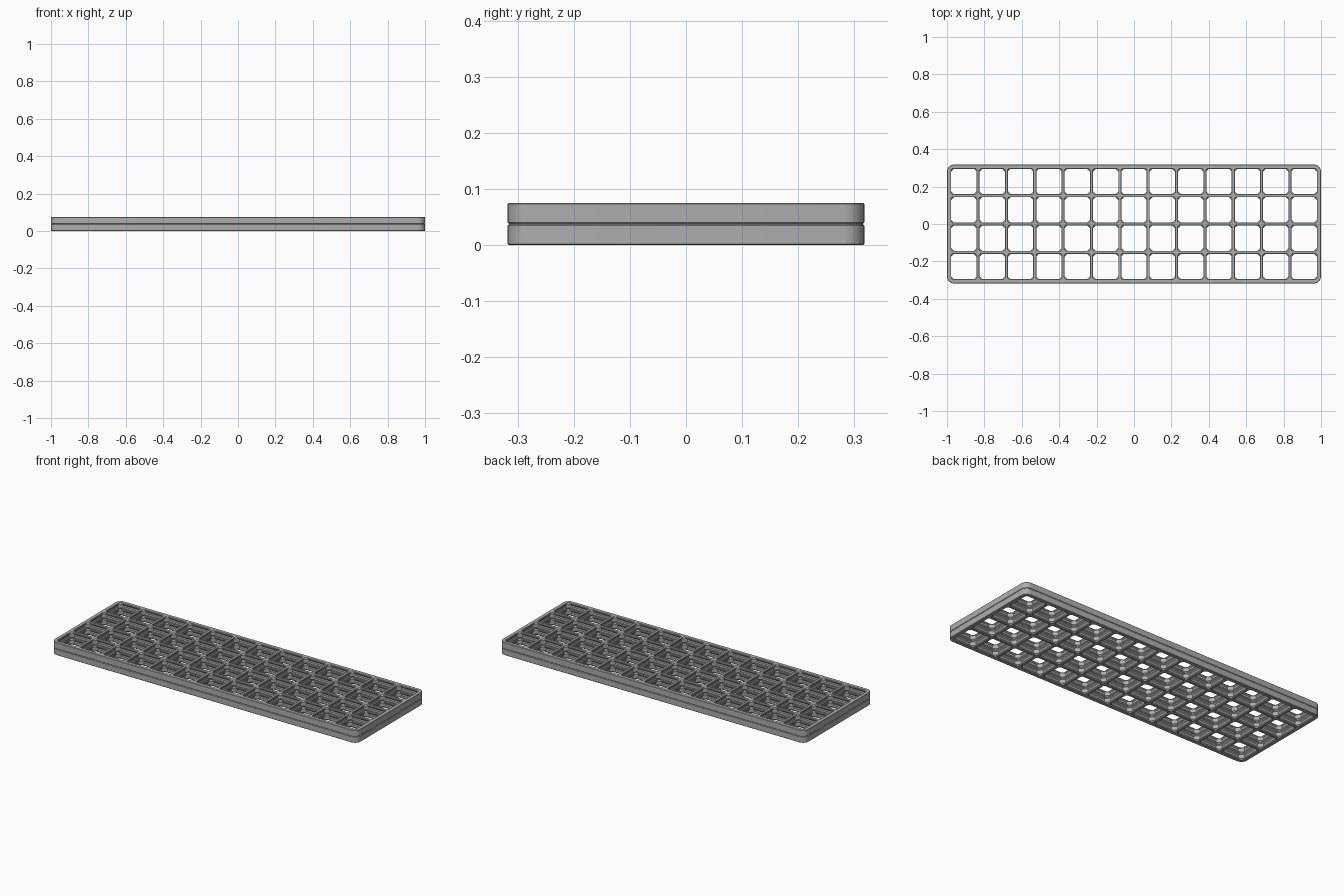
import bpy, bmesh, math

cube = bpy.data.objects.get("Cube")
if cube:
    bpy.data.objects.remove(cube)

# Dimensions are worked in cell units of 28, then scaled to the final size
COLS, ROWS, CELL, MARGIN = 13, 4, 28.0, 2.7
HX, HY = COLS * CELL / 2, ROWS * CELL / 2
SCALE = 1 / (HX + MARGIN)
THICK, GAP, BEVEL, RADIUS = 6.8, 0.3, 0.4, 7.0

grey = bpy.data.materials.new("light grey plastic")
grey.use_nodes = True
colour = (0.42, 0.42, 0.42, 1)
grey.diffuse_color = colour
grey.node_tree.nodes["Principled BSDF"].inputs["Base Color"].default_value = colour


def mirrored(levels):
    """Extend the lower half of a tile profile to its full thickness."""
    return levels + [(THICK - z, *rest) for z, *rest in reversed(levels)]


def octagon(cx, cy, wall, diagonal):
    """Cell opening: square sides cut by a diagonal at each corner."""
    h = CELL / 2 - wall
    a = CELL - diagonal * math.sqrt(2) - h
    pts = []
    for sx, sy in ((1, 1), (-1, 1), (-1, -1), (1, -1)):
        pair = [(cx + sx * h, cy + sy * a), (cx + sx * a, cy + sy * h)]
        pts += pair if sx * sy > 0 else pair[::-1]
    return pts


def outline(inset):
    """Rounded rectangle as four corner arcs."""
    arcs = []
    for k, (sx, sy) in enumerate(((1, 1), (-1, 1), (-1, -1), (1, -1))):
        cx, cy = sx * (HX + MARGIN - RADIUS), sy * (HY + MARGIN - RADIUS)
        angles = [math.pi / 2 * (k + i / 8) for i in range(9)]
        arcs.append([(cx + (RADIUS - inset) * math.cos(t),
                      cy + (RADIUS - inset) * math.sin(t)) for t in angles])
    return arcs


def build_layer(name, base, cell_levels, rim_levels):
    bm = bmesh.new()

    def ring(points, z):
        return [bm.verts.new((x * SCALE, y * SCALE, (z + base) * SCALE)) for x, y in points]

    def bridge(rings):
        for lo, hi in zip(rings, rings[1:]):
            for i in range(len(lo)):
                j = (i + 1) % len(lo)
                bm.faces.new((lo[i], lo[j], hi[j], hi[i]))

    # Cell walls, with the flat border around each opening at both ends
    for col in range(COLS):
        for row in range(ROWS):
            cx, cy = (col + 0.5) * CELL - HX, (row + 0.5) * CELL - HY
            rings = [ring(octagon(cx, cy, w, d), z) for z, w, d in cell_levels]
            bridge(rings)
            h = CELL / 2
            square = [(cx + h, cy + h), (cx - h, cy + h), (cx - h, cy - h), (cx + h, cy - h)]
            for end, z in ((rings[0], cell_levels[0][0]), (rings[-1], cell_levels[-1][0])):
                sq = ring(square, z)
                for k in range(4):
                    a, b, c = end[2 * k], end[2 * k + 1], end[(2 * k + 2) % 8]
                    bm.faces.new((sq[k], b, a))
                    bm.faces.new((sq[k], sq[(k + 1) % 4], c, b))

    # Rounded rim and the flat frame joining it to the cells
    rings = [ring(sum(outline(inset), []), z) for z, inset in rim_levels]
    bridge(rings)
    for end, z in ((rings[0], rim_levels[0][0]), (rings[-1], rim_levels[-1][0])):
        rect = ring([(HX, HY), (-HX, HY), (-HX, -HY), (HX, -HY)], z)
        for k in range(4):
            arc = end[9 * k:9 * k + 9]
            for p, q in zip(arc, arc[1:]):
                bm.faces.new((rect[k], p, q))
            bm.faces.new((rect[k], arc[-1], end[(9 * k + 9) % 36], rect[(k + 1) % 4]))

    bmesh.ops.remove_doubles(bm, verts=bm.verts, dist=0.00005)
    bmesh.ops.recalc_face_normals(bm, faces=bm.faces)
    # The cell walls and rim have fixed directions, so orient flat ends explicitly
    mid = sum(v.co.z for v in bm.verts) / len(bm.verts)
    for f in bm.faces:
        f.normal_update()
        if abs(f.normal.z) > 0.99 and f.normal.z * (f.calc_center_median().z - mid) < 0:
            f.normal_flip()
    mesh = bpy.data.meshes.new(name)
    bm.to_mesh(mesh)
    bm.free()
    mesh.materials.append(grey)
    obj = bpy.data.objects.new(name, mesh)
    bpy.context.collection.objects.link(obj)
    bpy.ops.object.select_all(action="DESELECT")
    obj.select_set(True)
    bpy.context.view_layer.objects.active = obj
    bpy.ops.object.shade_smooth_by_angle(angle=math.radians(20))


# Profiles: height, wall half-width, diagonal corner reach
tile_cells = mirrored([(0, 1.1, 2.62), (0.4, 1.5, 3.02), (1.4, 1.5, 4.02), (2.4, 0.8, 4.02)])
tile_rim = mirrored([(0, BEVEL), (BEVEL, 0)])

build_layer("lower_grid_tile", 0, tile_cells, tile_rim)
build_layer("spacer_sheet", THICK, [(0, 1.1, 2.62), (GAP, 1.1, 2.62)], [(0, BEVEL), (GAP, BEVEL)])
build_layer("upper_grid_tile", THICK + GAP, tile_cells, tile_rim)
